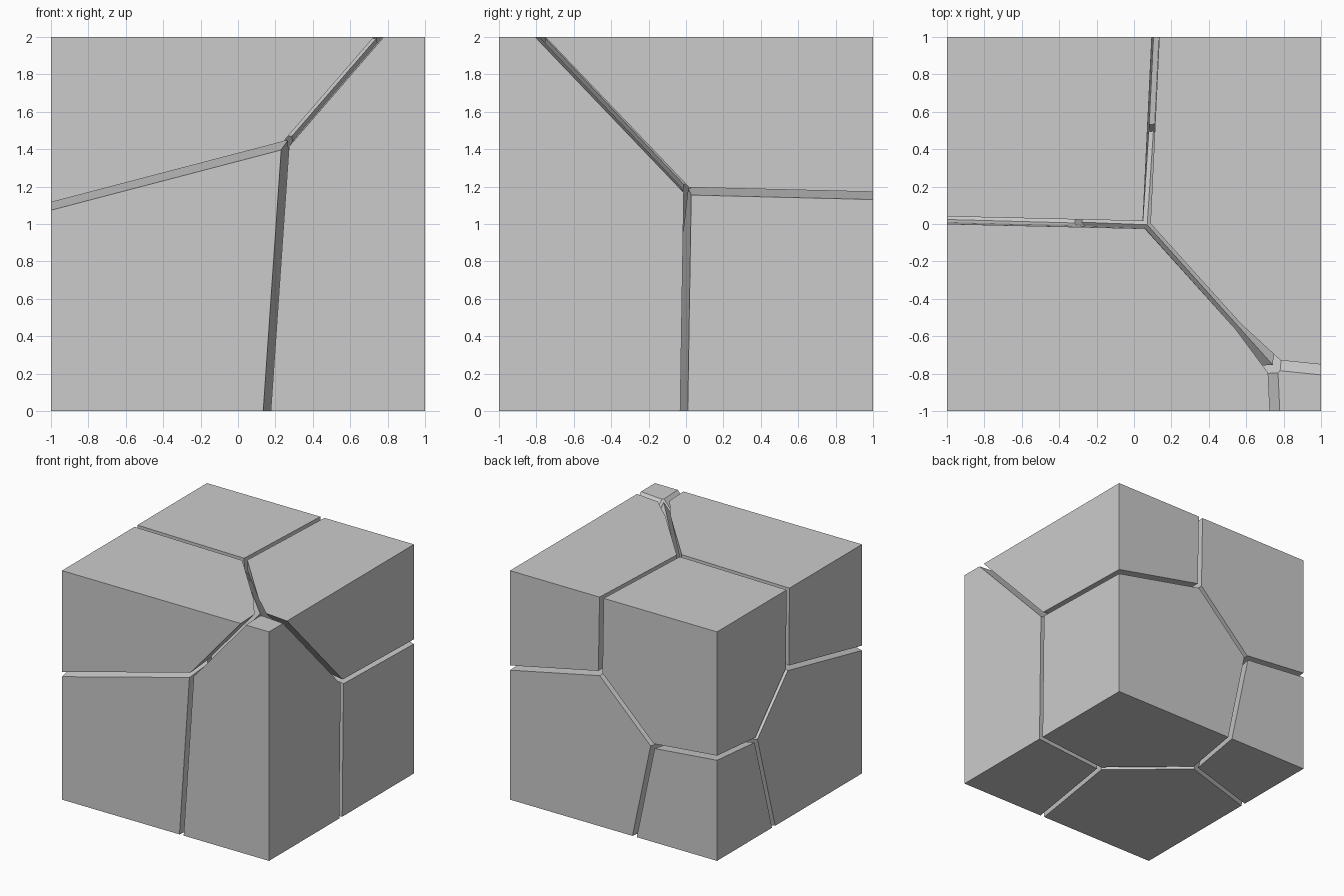
import bpy, bmesh
from mathutils import Vector

if "Cube" in bpy.data.objects:
    bpy.data.objects.remove(bpy.data.objects["Cube"])

GAP = 0.04

# A cube cracked into convex chunks. Each chunk owns the region where its
# linear function (x, y, z, const) is the largest.
cells = {
    "A": Vector((-.22, -.20, .92, -1.435)),   # top front left
    "B": Vector((.945, -.154, -.06, -.30)),   # front right
    "C": Vector((0, 0, 0, 0)),                # bottom front left
    "D": Vector((1.10, .95, 1.03, -1.738)),   # top right
    "E": Vector((.80, .945, -.085, -.166)),   # bottom back right
    "F": Vector((-.195, .99, .94, -1.46)),    # top back left
    "G": Vector((-.36, 1.12, -.33, -.60)),    # bottom back left
}
names = dict(A="chunk_top_front_left", B="chunk_front_right", C="chunk_bottom_front_left",
             D="chunk_top_right", E="chunk_bottom_back_right", F="chunk_top_back_left",
             G="chunk_bottom_back_left", H="chunk_core")

# Points where cracks meet each other or the cube's edges
joints = [
    ("ABC", .245, -1, 1.4), ("AC", -1, -1, 1.1), ("BC", .155, -1, 0), ("AB", .75, -1, 2),
    ("BDE", 1, 0, 1.19), ("BD", 1, -.773, 2), ("DE", 1, 1, 1.146), ("BE", 1, -.012, 0),
    ("ADF", .07, -.005, 2), ("AF", -1, .03, 2), ("DF", .125, 1, 2), ("ABD", .738, -.763, 2),
    ("DEF", .121, 1, 1.334), ("EFG", -.372, 1, .845), ("EG", -.207, 1, 0), ("FG", -1, 1, .9),
    ("ACF", -1, .028, 1.316), ("CFG", -1, .472, .847), ("CG", -1, .215, 0),
    ("BCE", .302, -.08, 0), ("CEG", -.302, .432, 0),
]

# Relax the cell functions so that the cracks pass through the joints
for step in range(3000):
    for keys, x, y, z in joints:
        p = Vector((x, y, z, 1))
        for i, j in zip(keys, keys[1:] + keys[0]):
            d = p * (0.05 * (cells[i] - cells[j]).dot(p) / p.length_squared)
            cells[i] = cells[i] - d
            cells[j] = cells[j] + d
    shift = cells["C"].copy()
    scale = 0.92 / (cells["A"] - shift).z
    for k in cells:
        cells[k] = (cells[k] - shift) * scale

# Hidden core chunk, with its tip just under the top corner
core = Vector((.43, .305, .32, 0))
tip = Vector((.738, -.763, 2, 1))
core.w = cells["A"].dot(tip) - core.dot(tip) + 0.01
cells["H"] = core


def build_chunk(key):
    bm = bmesh.new()
    bmesh.ops.create_cube(bm, size=2)
    bmesh.ops.translate(bm, verts=bm.verts[:], vec=(0, 0, 1))
    for other in cells:
        if other == key:
            continue
        f = cells[key] - cells[other]
        n = f.to_3d()
        co = n * (-f.w / n.length_squared) + n.normalized() * GAP / 2
        bmesh.ops.bisect_plane(bm, geom=bm.verts[:] + bm.edges[:] + bm.faces[:], dist=1e-5,
                               plane_co=co, plane_no=n.normalized(), clear_inner=True)
        rim = [e for e in bm.edges if e.is_boundary]
        if rim:
            bmesh.ops.holes_fill(bm, edges=rim, sides=0)
    bmesh.ops.recalc_face_normals(bm, faces=bm.faces[:])
    mesh = bpy.data.meshes.new(names[key])
    bm.to_mesh(mesh)
    bm.free()
    bpy.context.collection.objects.link(bpy.data.objects.new(names[key], mesh))


for key in cells:
    build_chunk(key)
